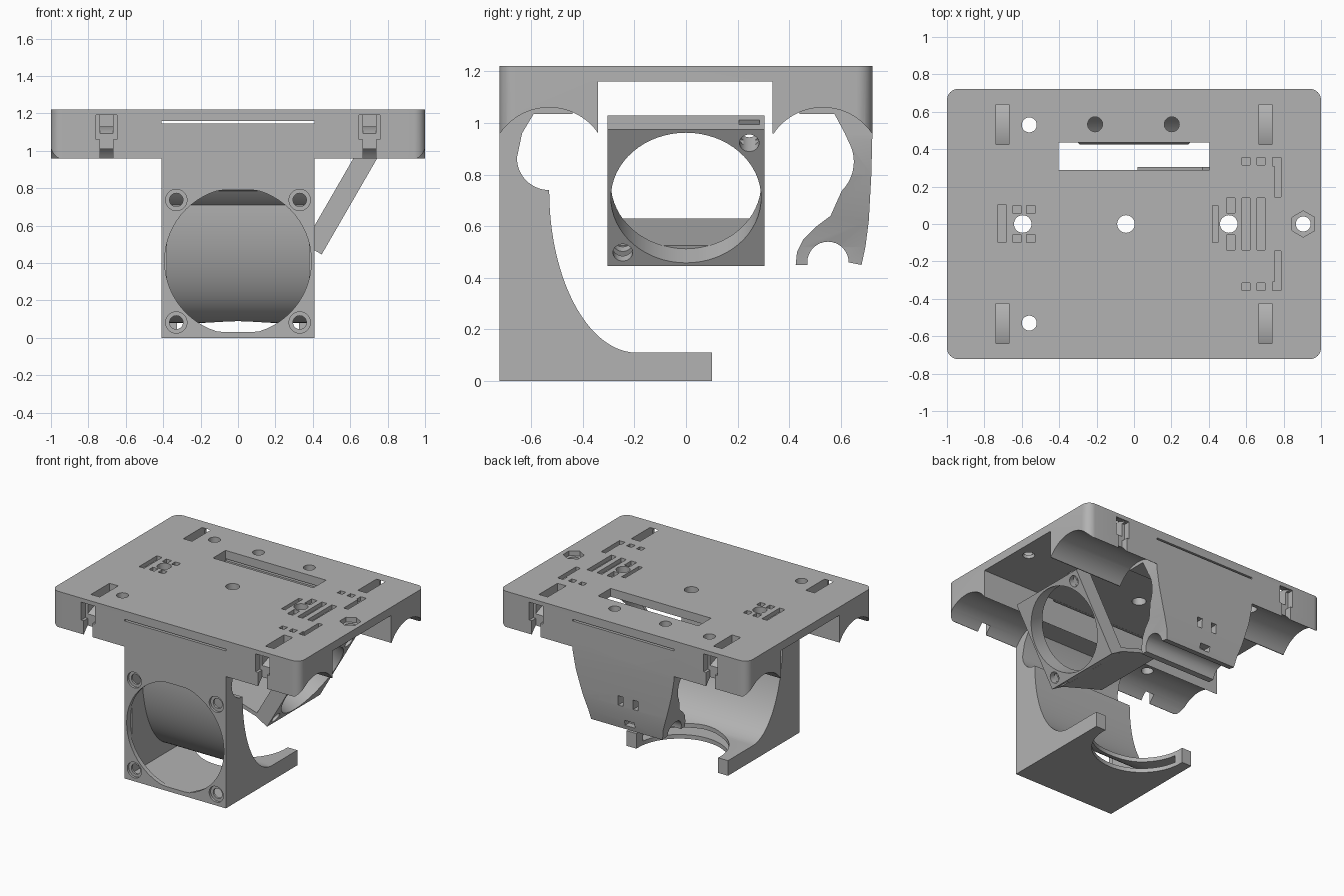
import bpy, bmesh
from math import sin, cos, pi, radians
from mathutils import Matrix

cube = bpy.data.objects.get("Cube")
if cube:
    bpy.data.objects.remove(cube, do_unlink=True)

grey = bpy.data.materials.new("plain grey")
grey.use_nodes = True
grey.diffuse_color = (0.45, 0.45, 0.45, 1)
grey.node_tree.nodes["Principled BSDF"].inputs["Base Color"].default_value = grey.diffuse_color


def arc(cx, cy, rx, a0, a1, n=24, ry=None):
    ry = ry or rx
    angles = [radians(a0 + (a1 - a0) * i / n) for i in range(n + 1)]
    return [(cx + rx * cos(a), cy + ry * sin(a)) for a in angles]


def circle(cx, cy, r, n=48):
    return arc(cx, cy, r, 0, 360, n)[:-1]


def rect(x0, x1, y0, y1):
    return [(x0, y0), (x1, y0), (x1, y1), (x0, y1)]


def prism(name, pts, axis, a, b):
    """Extrude a 2D outline along an axis from a to b."""
    place = {"x": lambda p, t: (t, p[0], p[1]),
             "y": lambda p, t: (p[0], t, p[1]),
             "z": lambda p, t: (p[0], p[1], t)}[axis]
    bm = bmesh.new()
    lo = [bm.verts.new(place(p, a)) for p in pts]
    hi = [bm.verts.new(place(p, b)) for p in pts]
    bm.faces.new(lo)
    bm.faces.new(hi)
    for i in range(len(pts)):
        j = (i + 1) % len(pts)
        bm.faces.new((lo[i], lo[j], hi[j], hi[i]))
    bmesh.ops.recalc_face_normals(bm, faces=bm.faces)
    mesh = bpy.data.meshes.new(name)
    bm.to_mesh(mesh)
    bm.free()
    mesh.materials.append(grey)
    ob = bpy.data.objects.new(name, mesh)
    bpy.context.collection.objects.link(ob)
    return ob


def combine(ob, other, op="DIFFERENCE"):
    mod = ob.modifiers.new("combine", "BOOLEAN")
    mod.operation, mod.object, mod.solver = op, other, "EXACT"
    bpy.context.view_layer.objects.active = ob
    bpy.ops.object.modifier_apply(modifier=mod.name)
    bpy.data.objects.remove(other, do_unlink=True)


def cut(ob, pts, axis, a, b):
    combine(ob, prism("cutter", pts, axis, a, b))


# Top plate with rounded corners, middle channel and bearing seats
W, D, R = 1.0, 0.722, 0.06
corners = []
for sx, sy, a in ((1, 1, 0), (-1, 1, 90), (-1, -1, 180), (1, -1, 270)):
    corners += arc(sx * (W - R), sy * (D - R), R, a, a + 90, 8)
carriage = prism("carriage", corners, "z", 0.96, 1.22)
cut(carriage, rect(-0.34, 0.335, 0.9, 1.16), "x", -1.1, 1.1)
for s in (-1, 1):
    cut(carriage, circle(s * 0.53, 0.83, 0.23, 64), "x", -1.1, 1.1)

# Curved cable-tie slots around each bearing
for sx in (-1, 1):
    x = sx * 0.703
    for s in (-1, 1):
        ring = prism("tie_ring", circle(s * 0.53, 0.83, 0.405, 64), "x", x - 0.035, x + 0.035)
        cut(ring, circle(s * 0.53, 0.83, 0.3, 64), "x", x - 0.1, x + 0.1)
        # keep the ring inside the outer half of the plate
        lo, hi = sorted((s * 0.425, s * 0.8))
        combine(ring, prism("keep", rect(x - 0.1, x + 0.1, lo, hi), "z", 0.9, 1.3), "INTERSECT")
        combine(carriage, ring)
        lo, hi = sorted((s * 0.675, s * 0.8))
        cut(carriage, rect(x - 0.035, x + 0.035, lo, hi), "z", 0.9, 1.1)
        cut(carriage, rect(x - 0.055, x + 0.055, lo, hi), "z", 1.06, 1.19)

# Front blower duct: side profile, then hollowed
outer = [(-D, 0), (-D, 1.1), (-0.44, 1.1), (-0.44, 1.035), (-0.59, 1.035), (-0.635, 0.96)]
outer += arc(-0.53, 0.865, 0.125, 180, 270, 16)
outer += arc(-0.19, 0.74, 0.34, 184, 270, 24, 0.63)
outer += [(0.1, 0.11), (0.1, 0)]
duct = prism("duct", outer, "x", -0.408, 0.408)
inner = [(-0.69, 0.03), (-0.69, 0.79), (-0.64, 0.785), (-0.6, 0.74), (-0.56, 0.71)]
inner += arc(-0.19, 0.72, 0.37, 184, 270, 24, 0.64)
inner += [(0.03, 0.08), (0.03, 0.03)]
cut(duct, inner, "x", -0.38, 0.38)
fan_hole = [(x, min(z, 0.79)) for x, z in arc(0, 0.41, 0.392, 0, 360, 64)[:-1]]
fan_hole = [(x, max(z, 0.031)) for x, z in fan_hole]
cut(duct, fan_hole, "y", -0.8, -0.68)
cut(duct, circle(0, 0.08, 0.33, 64), "z", -0.1, 0.2)
for x in (-0.33, 0.33):
    for z in (0.082, 0.737):
        cut(duct, circle(x, z, 0.057, 32), "y", -0.8, -0.705)
        cut(duct, circle(x, z, 0.036, 32), "y", -0.8, -0.66)
combine(carriage, duct, "UNION")

# Back bracket: curved profile with a cable groove, narrowing downwards
back = [(0.44, 1.1), (D, 1.1), (D, 0.96), (0.718, 0.8), (0.708, 0.62), (0.695, 0.52), (0.68, 0.45)]
back += arc(0.55, 0.46, 0.08, 0, 180, 16)
back += [(0.47, 0.45), (0.425, 0.45), (0.43, 0.5), (0.455, 0.55), (0.5, 0.595), (0.56, 0.64)]
back += arc(0.49, 0.85, 0.16, -45, 20, 14)
back += [(0.615, 0.96), (0.575, 1.035), (0.44, 1.035)]
bracket = prism("bracket", back, "x", -0.408, 0.408)
half = [(0.408, 1.2), (0.408, 0.93), (0.385, 0.8), (0.34, 0.64), (0.3, 0.52), (0.28, 0.4)]
taper = half + [(-x, z) for x, z in reversed(half)]
combine(bracket, prism("taper", taper, "y", 0, 1), "INTERSECT")
for x in (-0.09, 0.03):
    for z in (0.66, 1.0):
        cut(bracket, rect(x - 0.02, x + 0.02, z - 0.035, z + 0.035), "y", 0.6, 0.8)
cut(bracket, rect(-0.07, 0.01, 0.48, 0.52), "y", 0.64, 0.8)
combine(carriage, bracket, "UNION")

# Thin slot through the front and back walls
cut(carriage, rect(-0.408, 0.408, 1.147, 1.159), "y", -0.8, 0.8)

# Long opening and round holes in the plate
cut(carriage, rect(-0.405, 0.405, 0.29, 0.435), "z", 0.95, 1.3)
for x, y, r in ((-0.56, 0.53, 0.04), (-0.56, -0.53, 0.04), (-0.208, 0.533, 0.04), (0.202, 0.533, 0.04),
                (-0.595, 0, 0.047), (-0.043, 0, 0.047), (0.507, 0, 0.047), (0.905, 0, 0.04)):
    cut(carriage, circle(x, y, r, 32), "z", 0.95, 1.3)
cut(carriage, arc(0.905, 0, 0.07, 30, 390, 6)[:-1], "z", 1.185, 1.3)

# Shallow grooves in the top face
grooves = [(-0.728, -0.685, -0.1, 0.105), (0.578, 0.62, -0.14, 0.14), (0.658, 0.7, -0.14, 0.14)]
for s in (-1, 1):
    spans = [(-0.648, -0.605, 0.055, 0.1), (-0.575, -0.53, 0.055, 0.098), (0.495, 0.54, 0.06, 0.14),
             (0.578, 0.62, 0.315, 0.355), (0.658, 0.7, 0.315, 0.355), (0.75, 0.785, 0.145, 0.355)]
    grooves += [(a, b, *sorted((s * c, s * d))) for a, b, c, d in spans]
grooves += [(0.42, 0.45, -0.1, 0.1), (0.74, 0.75, 0.31, 0.355), (0.74, 0.75, -0.355, -0.31)]
for g in grooves:
    cut(carriage, rect(*g), "z", 1.19, 1.3)

# Tilted fan frame with round opening, screw holes and nut slots
H = 0.305
frame = prism("tilted_fan_frame", rect(-H, H, -H, H), "z", 0, 0.11)
cut(frame, circle(0, 0, 0.291, 64), "z", -0.1, 0.3)
for s in (-1, 1):
    cut(frame, circle(s * 0.245, s * 0.245, 0.038, 32), "z", -0.1, 0.3)
    lo, hi = sorted((s * 0.215, s * 0.4))
    a, b = sorted((s * 0.205, s * 0.285))
    cut(frame, rect(lo, hi, a, b), "z", 0.04, 0.075)
u, n = (0.5, 0.866), (-0.866, 0.5)
frame.data.transform(Matrix(((u[0], 0, n[0], 0.6), (0, 1, 0, 0), (u[1], 0, n[1], 0.71), (0, 0, 0, 1))))

# Air guide behind the tilted frame
guide = prism("air_guide", [(0.355, 0.499), (0.02, 0.6), (0.02, 0.63), (0.365, 0.525)], "y", -H, H)

# Smooth the round surfaces and keep the edges sharp
for ob in (carriage, frame, guide):
    bpy.ops.object.select_all(action="DESELECT")
    ob.select_set(True)
    bpy.context.view_layer.objects.active = ob
    bpy.ops.object.shade_smooth_by_angle(angle=radians(30))
